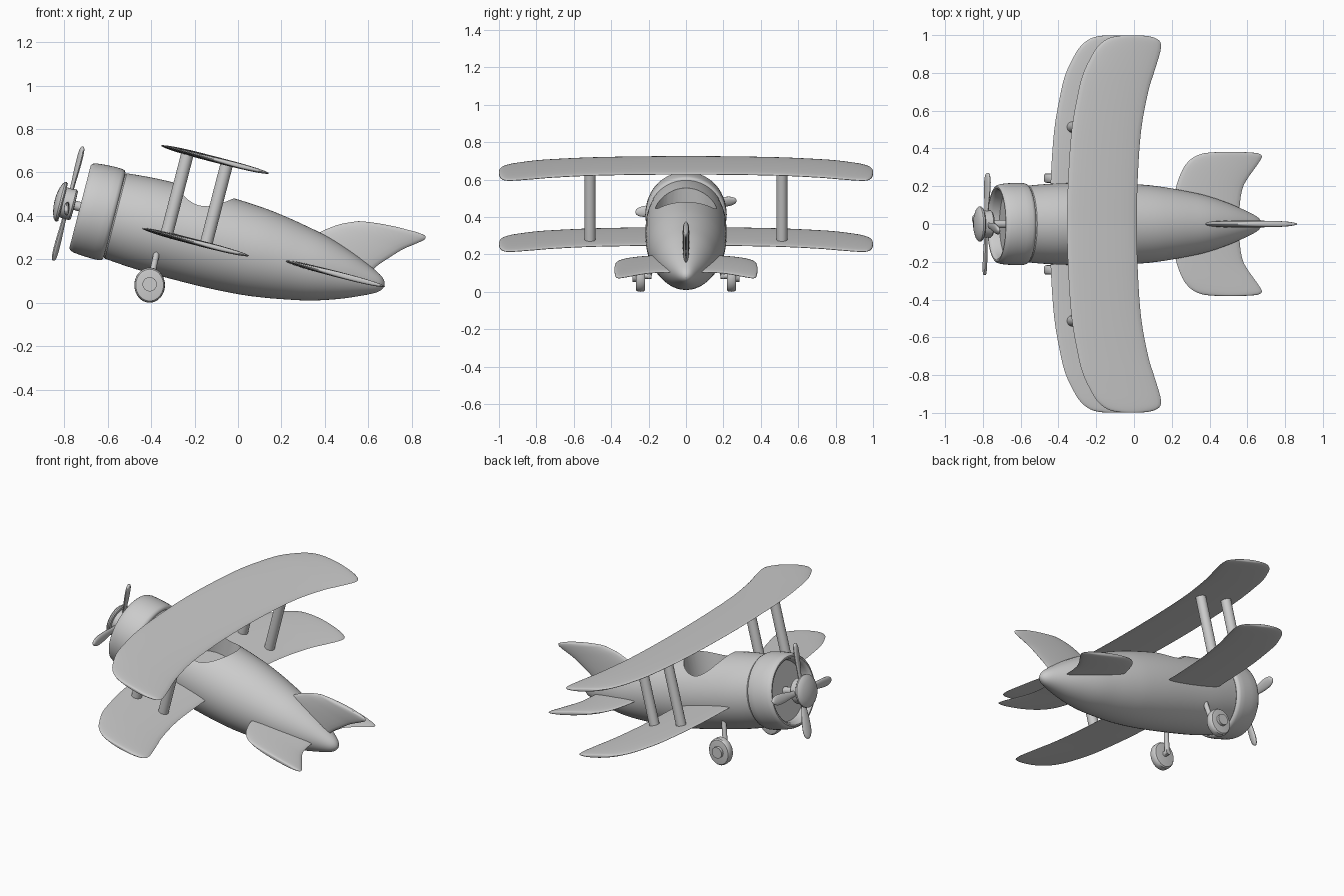
import bpy, bmesh
from math import pi, sin, cos, radians
from mathutils import Matrix, Vector

if "Cube" in bpy.data.objects:
    bpy.data.objects.remove(bpy.data.objects["Cube"])

PITCH = Matrix.Rotation(radians(14.5), 4, 'Y')   # whole plane sits nose-up
AXIS = 0.246                                     # height of fuselage axis before pitching


def finish(name, bm, pitch=True):
    bmesh.ops.remove_doubles(bm, verts=bm.verts, dist=1e-5)
    bmesh.ops.recalc_face_normals(bm, faces=bm.faces)
    if pitch:
        bm.transform(PITCH)
    me = bpy.data.meshes.new(name)
    bm.to_mesh(me)
    bm.free()
    ob = bpy.data.objects.new(name, me)
    bpy.context.collection.objects.link(ob)
    return ob


def spline(pts, n=4):
    """Catmull-Rom points through a list of tuples."""
    p = [Vector(q) for q in pts]
    out = []
    for i in range(len(p) - 1):
        a, b, c, d = p[max(i - 1, 0)], p[i], p[i + 1], p[min(i + 2, len(p) - 1)]
        for k in range(n):
            t = k / n
            out.append(0.5 * (2 * b + (c - a) * t + (2 * a - 5 * b + 4 * c - d) * t * t
                              + (3 * b - a - 3 * c + d) * t ** 3))
    return out + [p[-1]]


def loft(bm, rings):
    rows = [[bm.verts.new(v) for v in r] for r in rings]
    n = len(rows[0])
    for r, s in zip(rows, rows[1:]):
        for i in range(n):
            bm.faces.new((r[i], r[(i + 1) % n], s[(i + 1) % n], s[i]))
    return rows


def lathe(name, profile, n=64, matrix=Matrix.Translation((0, 0, AXIS)), pitch=True):
    """Revolve (along, radius) points around the x axis."""
    bm = bmesh.new()
    loft(bm, [[(a, max(r, 1e-7) * cos(2 * pi * i / n), max(r, 1e-7) * sin(2 * pi * i / n))
               for i in range(n)] for a, r in profile])
    bm.transform(matrix)
    return finish(name, bm, pitch)


def panel(name, stations, thick, matrix, n=24):
    """Lens-section surface from (span, leading, trailing) stations; x chord, y span, z thickness."""
    bm = bmesh.new()
    st = spline(stations)
    widest = max(t - l for s, l, t in st)
    rings = []
    for s, l, t in st:
        h = thick / 2 * (max(t - l, 0.001) / widest) ** 0.5
        rings.append([((l + t) / 2 + (t - l) / 2 * cos(2 * pi * i / n), s, h * sin(2 * pi * i / n))
                      for i in range(n)])
    rows = loft(bm, rings)
    bm.faces.new(rows[0])
    bm.faces.new(rows[-1])
    bm.transform(matrix)
    return finish(name, bm)


def rod(name, p, q, r, pitch=True, n=24):
    p, q = Vector(p), Vector(q)
    m = Matrix.Translation(p) @ (q - p).to_track_quat('X', 'Z').to_matrix().to_4x4()
    d = (q - p).length
    return lathe(name, [(0, 0), (0, r), (d, r), (d, 0)], n, m, pitch)


# Fuselage with an oval cockpit cut into it
body = lathe("fuselage", [(-0.66, 0), (-0.66, 0.19)] + [tuple(v) for v in spline(
    [(-0.645, 0.203), (-0.5, 0.214), (-0.3, 0.217), (-0.14, 0.215), (0, 0.207), (0.1, 0.195),
     (0.2, 0.178), (0.32, 0.153), (0.437, 0.116), (0.53, 0.078), (0.6, 0.044), (0.627, 0.02),
     (0.634, 0)])])
bm = bmesh.new()
bmesh.ops.create_cone(bm, cap_ends=True, segments=48, radius1=1, radius2=1, depth=1,
                      matrix=Matrix.Translation((-0.285, 0, 0.78)) @ Matrix.Diagonal((0.146, 0.163, 1, 1)))
cutter = finish("cockpit_cutter", bm)
cutter.hide_render = True
mod = body.modifiers.new("cockpit", 'BOOLEAN')
mod.operation, mod.solver, mod.object = 'DIFFERENCE', 'EXACT', cutter
bpy.context.view_layer.update()
cut = bpy.data.meshes.new_from_object(body.evaluated_get(bpy.context.evaluated_depsgraph_get()))
body.modifiers.clear()
body.data = cut
bpy.data.objects.remove(cutter)

# Engine cowling with recessed face
lathe("engine_cowling", [(-0.755, 0), (-0.755, 0.172), (-0.795, 0.176), (-0.808, 0.181), (-0.815, 0.19),
                         (-0.815, 0.198), (-0.808, 0.206), (-0.79, 0.212), (-0.75, 0.216), (-0.7, 0.218),
                         (-0.67, 0.217), (-0.658, 0.213), (-0.652, 0.205), (-0.65, 0.19), (-0.65, 0)])

# Propeller: shaft, hub, front disc, four blades
lathe("propeller_shaft", [(-0.87, 0), (-0.87, 0.022), (-0.74, 0.022), (-0.74, 0)], 32)
lathe("propeller_hub", [(-0.91, 0), (-0.91, 0.07), (-0.85, 0.073), (-0.842, 0.066), (-0.84, 0)], 48)
lathe("spinner", [(-0.936, 0), (-0.934, 0.03), (-0.928, 0.06), (-0.919, 0.083), (-0.91, 0.093),
                  (-0.902, 0.094), (-0.896, 0.088), (-0.895, 0)], 48)
swap = Matrix(((0, 0, 1, 0), (0, 1, 0, 0), (-1, 0, 0, 0), (0, 0, 0, 1)))   # chord turned into disc plane
for k in range(4):
    m = (Matrix.Translation((-0.872, 0, AXIS)) @ Matrix.Rotation(radians(7 + 90 * k), 4, 'X')
         @ Matrix.Rotation(radians(15), 4, 'Y') @ swap)
    panel(f"propeller_blade_{k + 1}", [(0.03, -0.014, 0.014), (0.1, -0.018, 0.018), (0.17, -0.027, 0.027),
                                       (0.225, -0.029, 0.029), (0.255, -0.022, 0.022),
                                       (0.268, -0.012, 0.012), (0.273, -0.002, 0.002)], 0.024, m, 16)

# Upper and lower wings share one outline
half = [(0.25, -0.348, 0.02), (0.5, -0.33, 0.038), (0.7, -0.295, 0.075), (0.8, -0.268, 0.105),
        (0.88, -0.23, 0.13), (0.93, -0.2, 0.142), (0.965, -0.165, 0.138), (0.985, -0.13, 0.11),
        (0.995, -0.09, 0.07), (0.999, -0.045, 0.02)]
full = [(-s, l, t) for s, l, t in reversed(half)] + [(0, -0.355, 0.015)] + half
full = [(s, (l - 0.153) / 0.968, (t - 0.153) / 0.968) for s, l, t in full]
panel("upper_wing", full, 0.028, Matrix.Translation((0, 0, 0.612)))
panel("lower_wing", full, 0.028, Matrix.Translation((0.006, 0, 0.221)))

# Tail fin and tailplanes
fin = [(0.25, 0.18, 0.54), (0.316, 0.22, 0.571), (0.376, 0.258, 0.623), (0.408, 0.284, 0.653),
       (0.434, 0.315, 0.68), (0.466, 0.362, 0.722), (0.491, 0.415, 0.753), (0.505, 0.455, 0.762),
       (0.516, 0.54, 0.752), (0.521, 0.62, 0.71)]
panel("tail_fin", fin, 0.036, Matrix(((1, 0, 0, 0), (0, 0, 1, 0), (0, 1, 0, 0), (0, 0, 0, 1))))
tail = [(0.02, 0.13, 0.515), (0.1, 0.145, 0.516), (0.185, 0.165, 0.53), (0.24, 0.182, 0.558),
        (0.3, 0.21, 0.602), (0.34, 0.245, 0.63), (0.362, 0.28, 0.636), (0.375, 0.325, 0.61),
        (0.38, 0.38, 0.55), (0.382, 0.43, 0.5)]

# Paired parts: tailplanes, wing struts, landing gear
for side, y in (("left", -1), ("right", 1)):
    panel(f"{side}_tailplane", tail, 0.028,
          Matrix.Translation((0, 0, 0.241)) @ Matrix.Diagonal((1, y, 1, 1)))
    for end, a in (("front", -0.397), ("rear", -0.21)):
        rod(f"{side}_{end}_strut", (a, y * 0.513, 0.221), (a, y * 0.513, 0.612), 0.029)
    m = (Matrix.Translation((-0.407, y * 0.243, 0.081)) @ Matrix.Diagonal((0.9, 1, 1.03, 1))
         @ Matrix.Rotation(pi / 2, 4, 'Z'))
    lathe(f"{side}_wheel", [(-0.025, 0), (-0.025, 0.06), (-0.023, 0.071), (-0.016, 0.077), (0, 0.0785),
                            (0.016, 0.077), (0.023, 0.071), (0.025, 0.06), (0.025, 0)], 40, m, False)
    rod(f"{side}_axle", (-0.407, y * 0.185, 0.085), (-0.407, y * 0.27, 0.085), 0.016, False)
    rod(f"{side}_wheel_cap", (-0.407, y * 0.25, 0.085), (-0.407, y * 0.285, 0.085), 0.033, False)
    rod(f"{side}_gear_leg", (-0.37, y * 0.165, 0.25), (-0.408, y * 0.2, 0.075), 0.014, False)

# Smooth shading with sharp edges kept
bpy.ops.object.select_all(action='DESELECT')
for ob in bpy.context.collection.objects:
    ob.select_set(True)
    bpy.context.view_layer.objects.active = ob
bpy.ops.object.shade_smooth_by_angle(angle=radians(35))
